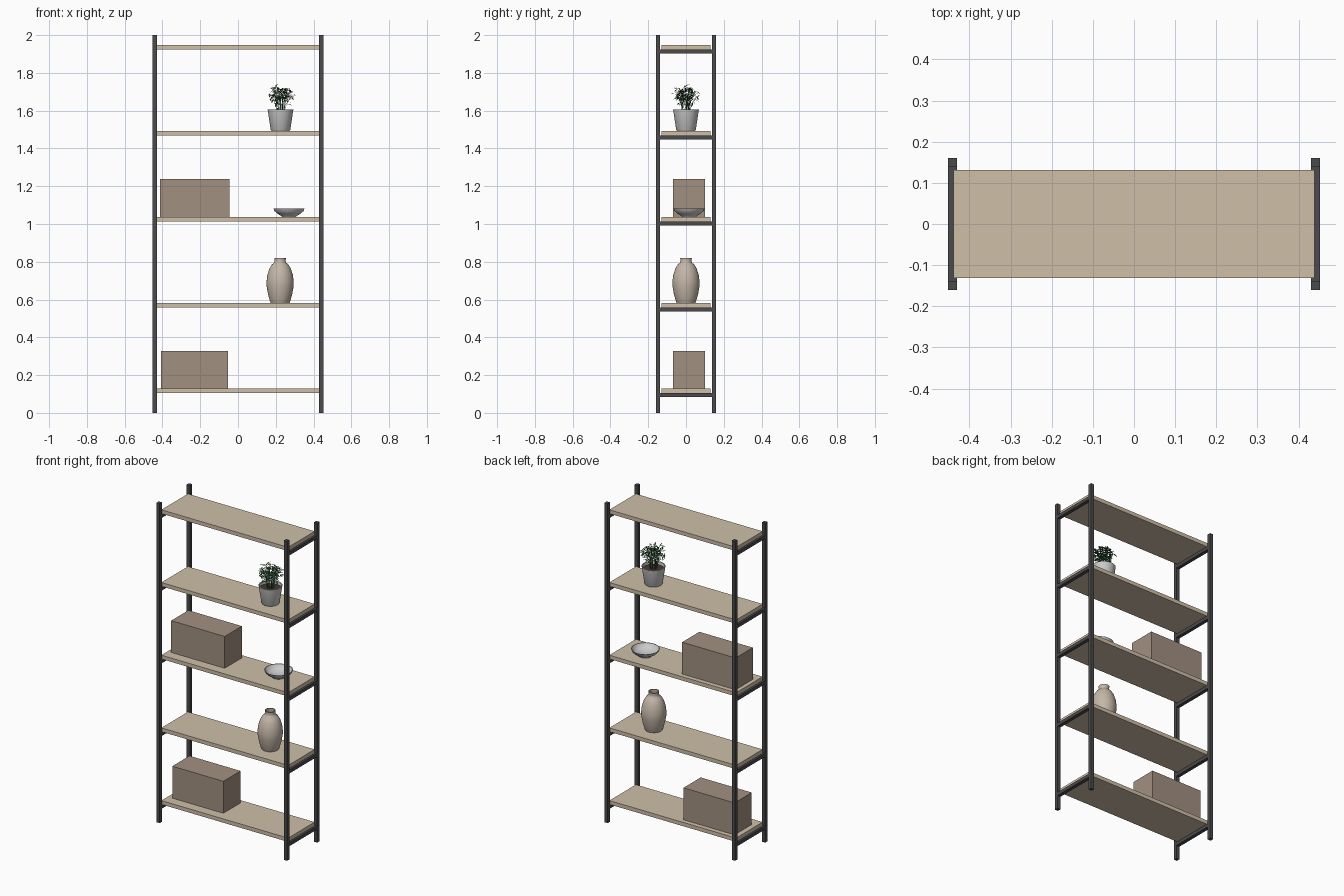
import bpy, bmesh, math, random
from mathutils import Vector

if "Cube" in bpy.data.objects:
    bpy.data.objects.remove(bpy.data.objects["Cube"])

random.seed(4)


def material(name, rgb):
    m = bpy.data.materials.new(name)
    m.diffuse_color = (*rgb, 1)
    m.use_nodes = True
    m.node_tree.nodes["Principled BSDF"].inputs["Base Color"].default_value = m.diffuse_color
    return m


METAL = material("dark_metal", (0.07, 0.07, 0.075))
WOOD = material("pale_wood", (0.62, 0.52, 0.39))
CARD = material("box_brown", (0.36, 0.28, 0.22))
CLAY = material("vase_clay", (0.55, 0.47, 0.39))
WHITE = material("glazed_white", (0.8, 0.8, 0.78))
SOIL = material("soil", (0.06, 0.04, 0.03))
GREEN = material("leaf_green", (0.06, 0.16, 0.07))


def finish(name, bm, mat, smooth=False):
    me = bpy.data.meshes.new(name)
    bm.to_mesh(me)
    bm.free()
    me.materials.append(mat)
    ob = bpy.data.objects.new(name, me)
    bpy.context.collection.objects.link(ob)
    if smooth:
        bpy.ops.object.select_all(action='DESELECT')
        ob.select_set(True)
        bpy.context.view_layer.objects.active = ob
        bpy.ops.object.shade_smooth_by_angle(angle=math.radians(40))
    return ob


def box(name, lo, hi, mat):
    bm = bmesh.new()
    bmesh.ops.create_cube(bm, size=1)
    for v in bm.verts:
        v.co = [(a + b) / 2 + c * (b - a) for a, b, c in zip(lo, hi, v.co)]
    return finish(name, bm, mat)


def lathe(name, profile, centre, mat, sides=32):
    """Spin (radius, height) points around z; the profile starts and ends on the axis."""
    bm = bmesh.new()
    vs = [bm.verts.new((r, 0, z)) for r, z in profile]
    es = [bm.edges.new(p) for p in zip(vs, vs[1:])]
    bmesh.ops.spin(bm, geom=vs + es, cent=(0, 0, 0), axis=(0, 0, 1),
                   angle=math.tau, steps=sides)
    bmesh.ops.remove_doubles(bm, verts=bm.verts, dist=1e-5)
    bmesh.ops.recalc_face_normals(bm, faces=bm.faces)
    bmesh.ops.translate(bm, verts=bm.verts, vec=centre)
    return finish(name, bm, mat, True)


# Four corner posts
for sx, side in ((-1, "left"), (1, "right")):
    for sy, end in ((-1, "front"), (1, "back")):
        x, y = sx * 0.441, sy * 0.149
        box(f"{end}_{side}_post", (x - 0.011, y - 0.011, 0),
            (x + 0.011, y + 0.011, 2), METAL)

# Five shelves on side rails
TOPS = [0.128 + 0.455 * i for i in range(5)]
for i, z in enumerate(TOPS):
    box(f"shelf_{i + 1}", (-0.439, -0.131, z - 0.024), (0.439, 0.131, z), WOOD)
    for sx, side in ((-1, "left"), (1, "right")):
        xs = sorted((sx * 0.43, sx * 0.452))
        box(f"{side}_rail_{i + 1}", (xs[0], -0.14, z - 0.045),
            (xs[1], 0.14, z - 0.024), METAL)

# Storage boxes
box("lower_storage_box", (-0.407, -0.069, TOPS[0]), (-0.053, 0.101, 0.328), CARD)
box("upper_storage_box", (-0.414, -0.069, TOPS[2]), (-0.044, 0.101, 1.237), CARD)

# Vase, bowl, plant pot
lathe("vase", [(0, 0), (0.05, 0), (0.054, 0.01), (0.064, 0.045), (0.071, 0.085),
               (0.072, 0.11), (0.068, 0.145), (0.057, 0.18), (0.044, 0.202),
               (0.032, 0.212), (0.029, 0.222), (0.031, 0.238), (0.025, 0.238),
               (0.024, 0.215), (0.04, 0.18), (0.055, 0.11), (0.045, 0.03), (0, 0.02)],
      (0.223, 0, TOPS[1]), CLAY)
lathe("bowl", [(0, 0), (0.038, 0), (0.042, 0.005), (0.063, 0.018), (0.076, 0.03),
               (0.082, 0.043), (0.078, 0.043), (0.07, 0.03), (0.055, 0.017), (0, 0.009)],
      (0.27, 0.016, TOPS[2]), WHITE)
POT = Vector((0.225, 0, TOPS[3]))
lathe("plant_pot", [(0, 0), (0.048, 0), (0.052, 0.006), (0.068, 0.112), (0.062, 0.112),
                    (0.058, 0.085), (0, 0.085)], POT, WHITE)
lathe("pot_soil", [(0, 0.084), (0.059, 0.084), (0.059, 0.095), (0, 0.097)], POT, SOIL)

# Plant: arching stems carrying folded, pointed leaves
leaves, stems = bmesh.new(), bmesh.new()


def leaf(base, direction, length, width):
    d = direction.normalized()
    s = d.cross(Vector((0, 0, 1))).normalized() * width
    n = s.cross(d).normalized()
    mid = base + d * length * 0.45
    b, m, t = (leaves.verts.new(p) for p in
               (base, mid - n * width * 0.3, base + d * length - Vector((0, 0, length * 0.15))))
    for k in (-1, 1):
        e = leaves.verts.new(mid + s * k)
        leaves.faces.new((b, e, m) if k > 0 else (b, m, e))
        leaves.faces.new((m, e, t) if k > 0 else (m, t, e))


def stem(points, r=0.0013):
    rings = [[stems.verts.new(p + Vector((r * math.cos(a), r * math.sin(a), 0)))
              for a in (0, math.tau / 3, 2 * math.tau / 3)] for p in points]
    for lo, hi in zip(rings, rings[1:]):
        for j in range(3):
            k = (j + 1) % 3
            stems.faces.new((lo[j], lo[k], hi[k], hi[j]))


COUNT = 22
for i in range(COUNT):
    a = i * 2.39996
    out = Vector((math.cos(a), math.sin(a), 0))
    reach = 0.068 * math.sqrt((i + 0.5) / COUNT)
    height = 0.15 - 0.055 * (i / COUNT) ** 1.5 + random.uniform(-0.012, 0.008)
    root = POT + out * 0.018 + Vector((0, 0, 0.093))
    pts = [root + out * (reach - 0.018) * t ** 1.3 + Vector((0, 0, height * (1 - (1 - t) ** 1.6) * 0.92))
           for t in (0, 0.25, 0.5, 0.75, 1)]
    stem(pts)
    for j in range(9):
        t = 0.4 + 0.6 * j / 8
        k = min(int(t * 4), 3)
        p = pts[k].lerp(pts[k + 1], t * 4 - k)
        b = random.uniform(0, math.tau)
        d = Vector((math.cos(b), math.sin(b), random.uniform(-0.7, 0.8))) + out * 0.3
        size = random.uniform(0.026, 0.042)
        # keep tips inside the domed crown
        tip = p + d.normalized() * size - POT
        flat = Vector((tip.x, tip.y, 0)).length
        if flat > 0.09 or tip.z > 0.262:
            size *= 0.6
        leaf(p, d, size, random.uniform(0.0035, 0.0055))
finish("plant_leaves", leaves, GREEN)
finish("plant_stems", stems, GREEN)
